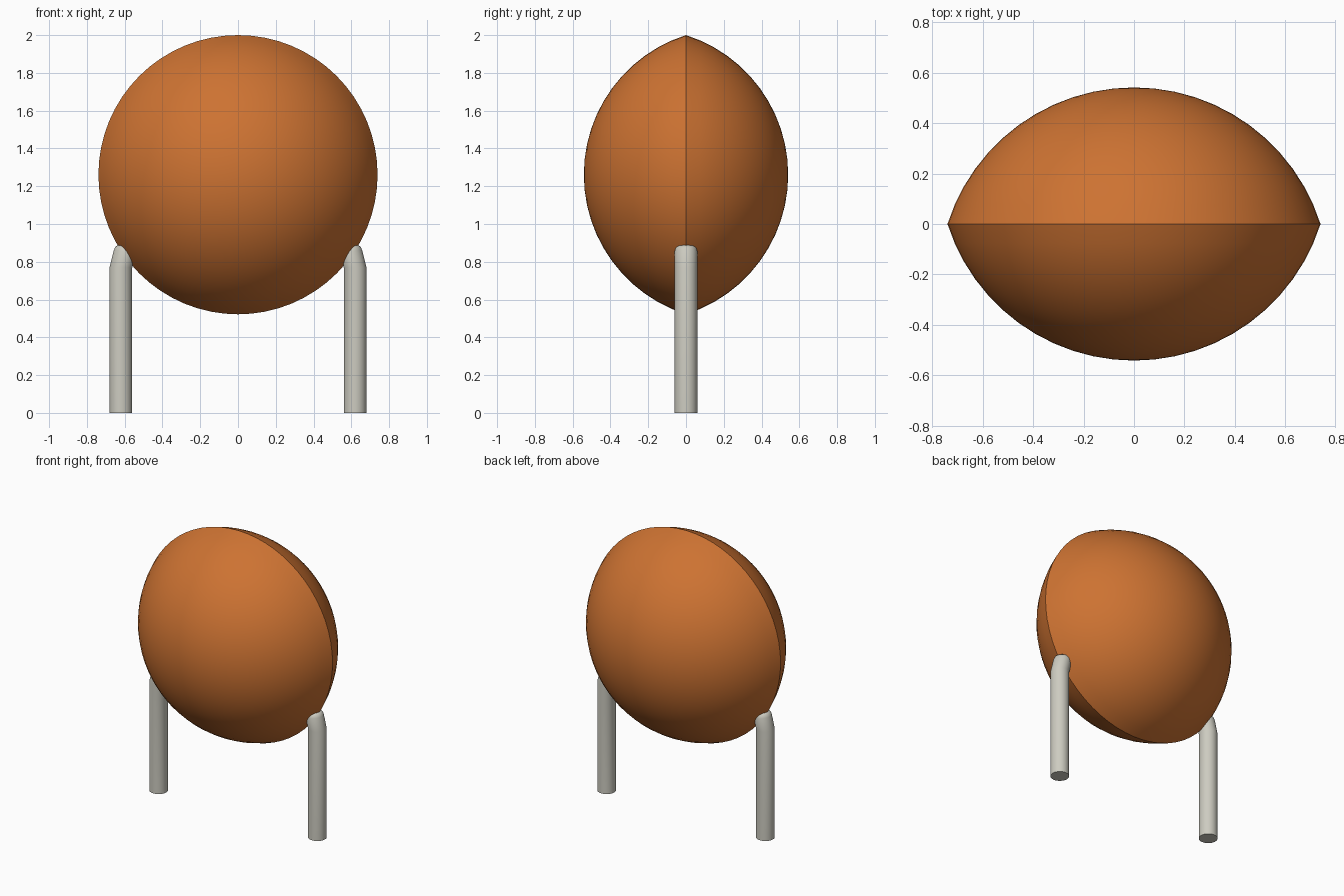
import bpy, bmesh, math

if "Cube" in bpy.data.objects:
    bpy.data.objects.remove(bpy.data.objects["Cube"])


def material(name, rgb):
    m = bpy.data.materials.new(name)
    m.use_nodes = True
    color = (*rgb, 1)
    m.diffuse_color = color
    m.node_tree.nodes["Principled BSDF"].inputs["Base Color"].default_value = color
    return m


ORANGE = material("burnt orange", (0.61, 0.17, 0.032))
GREY = material("warm light grey", (0.61, 0.60, 0.53))


def make_object(name, bm, mat, angle):
    bmesh.ops.recalc_face_normals(bm, faces=bm.faces)
    mesh = bpy.data.meshes.new(name)
    bm.to_mesh(mesh)
    bm.free()
    mesh.materials.append(mat)
    obj = bpy.data.objects.new(name, mesh)
    bpy.context.collection.objects.link(obj)
    bpy.ops.object.select_all(action='DESELECT')
    obj.select_set(True)
    bpy.context.view_layer.objects.active = obj
    bpy.ops.object.shade_smooth_by_angle(angle=math.radians(angle))
    return obj


def loft(bm, rings):
    """Bridge consecutive vertex rings with quads."""
    for a, b in zip(rings, rings[1:]):
        n = len(a)
        for i in range(n):
            bm.faces.new((a[i], a[(i + 1) % n], b[(i + 1) % n], b[i]))


# Lens-shaped body: two spherical caps meeting at a sharp upright rim
RIM, DEPTH, HEIGHT = 0.739, 0.541, 1.261
SEGMENTS, STEPS = 64, 12
sphere_r = (RIM ** 2 + DEPTH ** 2) / (2 * DEPTH)
offset = sphere_r - DEPTH
cap_angle = math.acos(offset / sphere_r)


def body_ring(bm, t):
    """Ring for t in -1..1, from the front pole through the rim to the back pole."""
    a = cap_angle * (1 - abs(t))
    r = sphere_r * math.sin(a)
    y = math.copysign(sphere_r * math.cos(a) - offset, t)
    angles = [2 * math.pi * i / SEGMENTS for i in range(SEGMENTS)]
    return [bm.verts.new((r * math.cos(p), y, HEIGHT + r * math.sin(p))) for p in angles]


bm = bmesh.new()
rings = [body_ring(bm, k / STEPS) for k in range(-STEPS + 1, STEPS)]
loft(bm, rings)
for ring, y in ((rings[0], -DEPTH), (rings[-1], DEPTH)):
    pole = bm.verts.new((0, y, HEIGHT))
    for i in range(SEGMENTS):
        bm.faces.new((ring[i], ring[(i + 1) % SEGMENTS], pole))
make_object("lens_body", bm, ORANGE, 35)

# Legs: round posts whose rounded tips lean inward into the rim
# Each ring: outer (x, z), inner (x, z), half width in y
LEG = [((0.680, 0.000), (0.560, 0.000), 0.060),
       ((0.680, 0.770), (0.560, 0.770), 0.060),
       ((0.657, 0.862), (0.540, 0.850), 0.060),
       ((0.649, 0.880), (0.546, 0.868), 0.054),
       ((0.635, 0.888), (0.556, 0.877), 0.044)]


def leg(name, side):
    bm = bmesh.new()
    rings = []
    for (xo, zo), (xi, zi), w in LEG:
        ring = []
        for i in range(32):
            p = 2 * math.pi * i / 32
            f = (1 + math.cos(p)) / 2
            ring.append(bm.verts.new((side * (xi + f * (xo - xi)), w * math.sin(p),
                                      zi + f * (zo - zi))))
        rings.append(ring)
    loft(bm, rings)
    bm.faces.new(rings[0])
    bm.faces.new(rings[-1])
    make_object(name, bm, GREY, 40)


leg("left_leg", 1)
leg("right_leg", -1)
